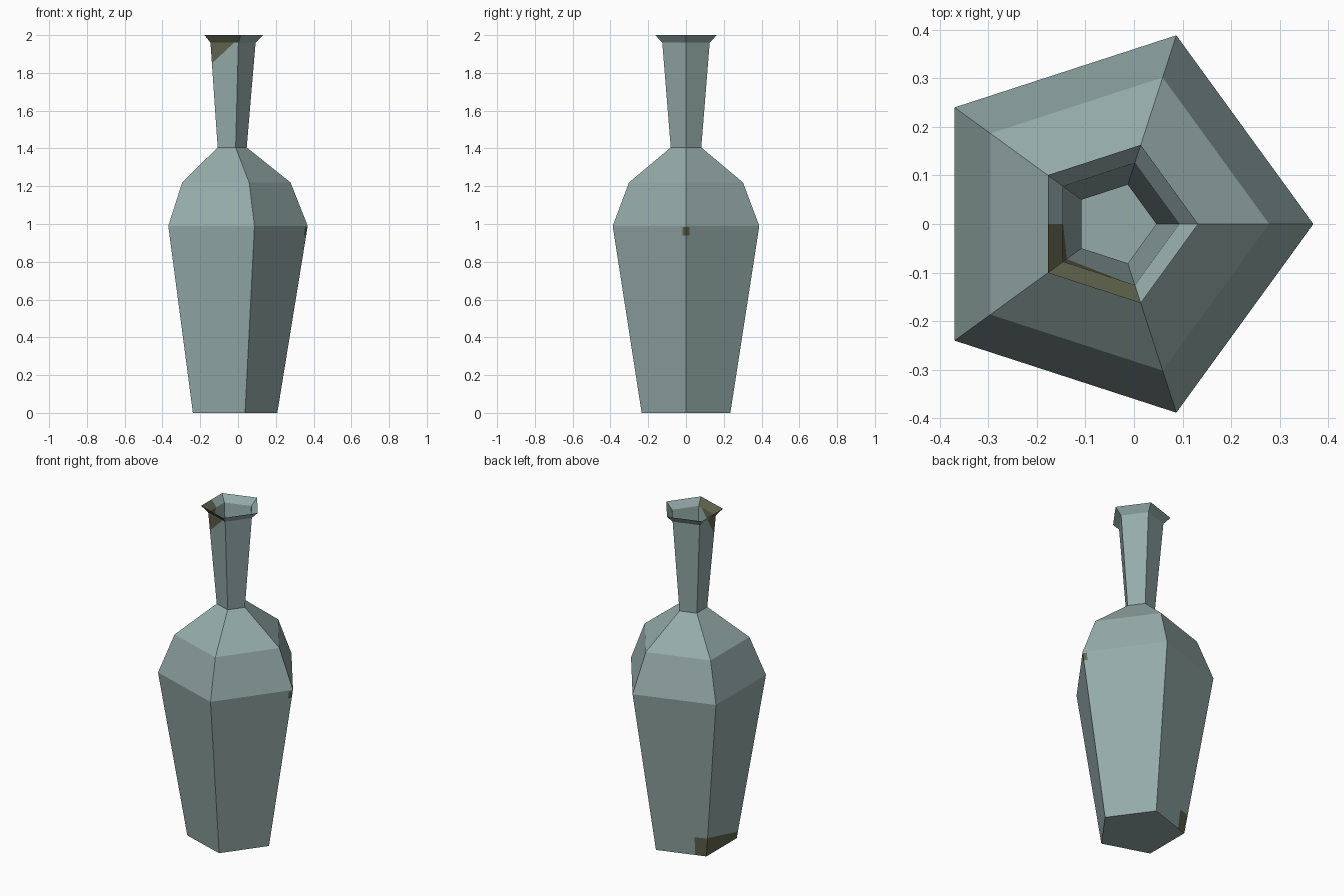
import bpy
import bmesh
from math import cos, sin, tau
from mathutils import Vector
from mathutils.geometry import normal

cube = bpy.data.objects.get("Cube")
if cube:
    bpy.data.objects.remove(cube, do_unlink=True)


def material(name, rgb):
    mat = bpy.data.materials.new(name)
    mat.use_nodes = True
    mat.diffuse_color = (*rgb, 1)
    shader = mat.node_tree.nodes["Principled BSDF"]
    shader.inputs["Base Color"].default_value = (*rgb, 1)
    shader.inputs["Roughness"].default_value = 0.8
    return mat


SIDES = 5
CENTRE_X = -0.039
# Profile as (radius, height), from foot to lip
PROFILE = [(0.247, 0), (0.408, 0.99), (0.317, 1.22),
           (0.085, 1.405), (0.132, 1.96), (0.171, 2)]
BODY, NECK, LIP = 0, 3, 4


def corner(i, radius, z):
    a = tau * i / SIDES
    return Vector((CENTRE_X + radius * cos(a), radius * sin(a), z))


def wall_point(i, z):
    """Point on corner edge i of the body or neck at height z."""
    band = BODY if z < PROFILE[1][1] else NECK
    (r0, z0), (r1, z1) = PROFILE[band:band + 2]
    return corner(i, r0 + (r1 - r0) * (z - z0) / (z1 - z0), z)


# Five-sided thin shell with a closed foot and an open mouth
bm = bmesh.new()
band_tag = bm.faces.layers.int.new("band")
side_tag = bm.faces.layers.int.new("side")
rings = [[bm.verts.new(corner(i, r, z)) for i in range(SIDES)] for r, z in PROFILE]
foot = bm.faces.new(rings[0][::-1])
foot[band_tag] = -1
for band, (low, high) in enumerate(zip(rings, rings[1:])):
    for i in range(SIDES):
        j = (i + 1) % SIDES
        face = bm.faces.new((low[i], low[j], high[j], high[i]))
        face[band_tag] = band
        face[side_tag] = i


def pick(band, sides, test=lambda c: True):
    return [f for f in bm.faces if f[band_tag] == band and f[side_tag] in sides
            and test(f.calc_center_median())]


def cut(faces, point, direction):
    geom = set(faces)
    for f in faces:
        geom.update(f.edges)
        geom.update(f.verts)
    bmesh.ops.bisect_plane(bm, geom=list(geom), dist=1e-5,
                           plane_co=point, plane_no=direction)


def stain(faces):
    for f in faces:
        f.material_index = 1


# Stain on the lip: one whole side and half of the next
cut(pick(LIP, [2]), (0, 0, 0), (0, 1, 0))
stain(pick(LIP, [3]) + pick(LIP, [2], lambda c: c.y < 0))

# Stain running down the neck below it
a = wall_point(3, 1.85)
b = wall_point(3, 1.96).lerp(wall_point(4, 1.96), 0.85)
c = wall_point(2, 1.96).lerp(wall_point(3, 1.96), 0.5)
slope = normal((a, b, c))
if slope.z < 0:
    slope = -slope
cut(pick(NECK, [2, 3]), a, slope)
stain(pick(NECK, [2, 3], lambda p: (p - a).dot(slope) > 0))

# Stain along the foot
p, q = wall_point(2, 0.12), wall_point(3, 0.04)
side_out = corner(2, 1, 0) + corner(3, 1, 0)
rise = (q - p).cross(side_out)
if rise.z < 0:
    rise = -rise
cut(pick(BODY, [2]), p, rise)
stain(pick(BODY, [2], lambda v: (v - p).dot(rise) < 0))
edge = wall_point(2, 0).lerp(wall_point(1, 0), 0.22)
along = wall_point(2, 0) - wall_point(1, 0)
cut(pick(BODY, [1]), edge, along)
near = lambda v: (v - edge).dot(along) > 0
cut(pick(BODY, [1], near), (0, 0, 0.115), (0, 0, 1))
stain(pick(BODY, [1], lambda v: near(v) and v.z < 0.115))

# Small spot on the widest corner
for side, y in ((0, 0.018), (4, -0.018)):
    cut(pick(BODY, [side]), (0, y, 0), (0, 1, 0))
inside = lambda v: abs(v.y) < 0.018
for z in (0.94, 0.983):
    cut(pick(BODY, [0, 4], inside), (0, 0, z), (0, 0, 1))
stain(pick(BODY, [0, 4], lambda v: inside(v) and 0.94 < v.z < 0.983))

mesh = bpy.data.meshes.new("bottle")
bm.faces.layers.int.remove(bm.faces.layers.int["band"])
bm.faces.layers.int.remove(bm.faces.layers.int["side"])
bm.to_mesh(mesh)
bm.free()
mesh.materials.append(material("pale grey green", (0.30, 0.41, 0.395)))
mesh.materials.append(material("dark olive", (0.12, 0.13, 0.075)))
bottle = bpy.data.objects.new("bottle", mesh)
bpy.context.collection.objects.link(bottle)
